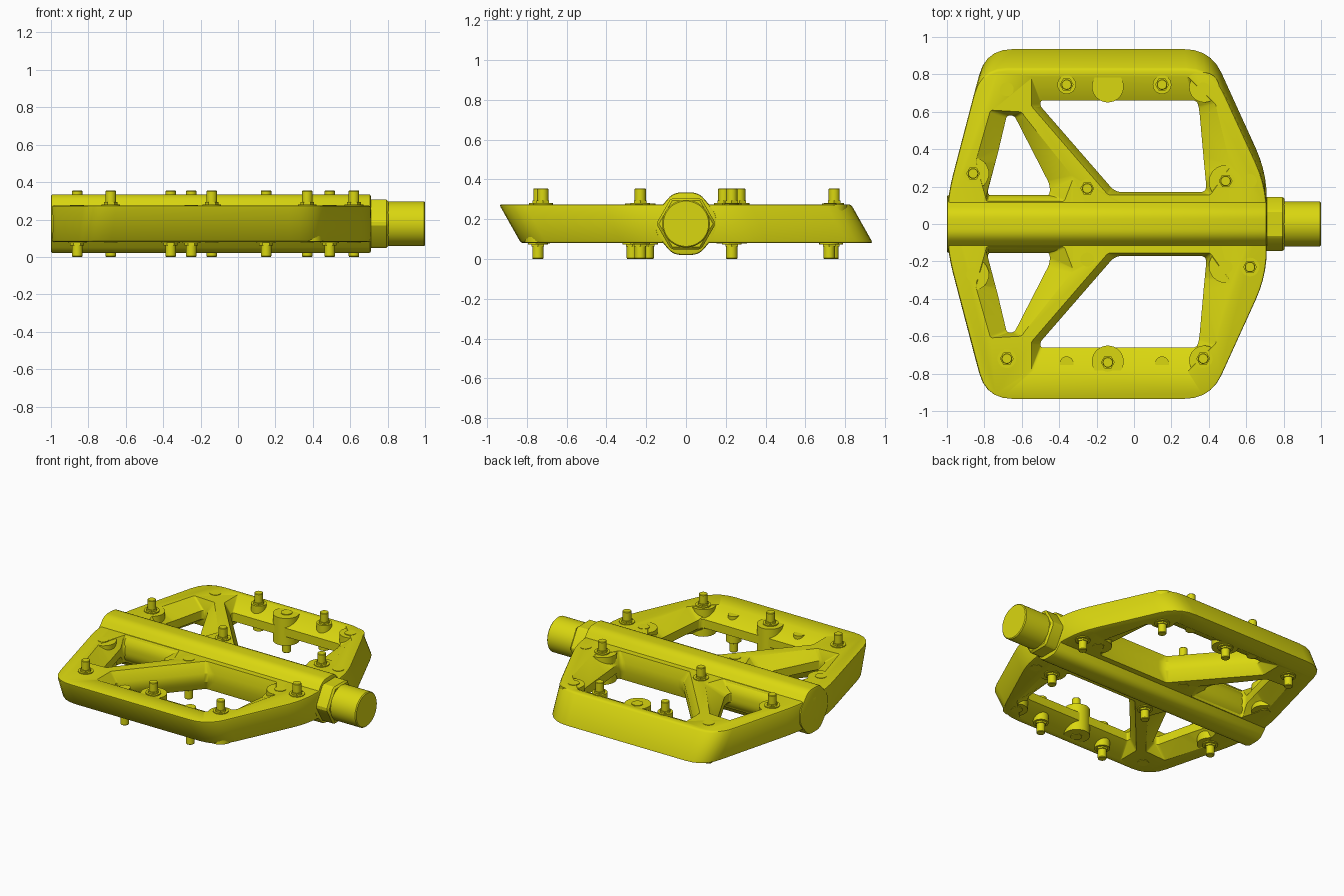
import bpy, bmesh, math
from mathutils import Vector

MID = 0.1775      # height of the axle line
HALF = 0.0975     # half thickness of the platform

cube = bpy.data.objects.get("Cube")
if cube:
    bpy.data.objects.remove(cube, do_unlink=True)

yellow = bpy.data.materials.new("acid_yellow")
yellow.use_nodes = True
colour = (0.70, 0.68, 0.005, 1)
yellow.diffuse_color = colour
bsdf = next(n for n in yellow.node_tree.nodes if n.type == 'BSDF_PRINCIPLED')
bsdf.inputs["Base Color"].default_value = colour
bsdf.inputs["Roughness"].default_value = 0.5


def rounded(points, radius, steps=5):
    """Round each corner of a closed 2D outline."""
    result = []
    pts = [Vector(p) for p in points]
    for i, p in enumerate(pts):
        a, b = pts[i - 1] - p, pts[(i + 1) % len(pts)] - p
        d = min(radius, 0.45 * a.length, 0.45 * b.length)
        a, b = p + a.normalized() * d, p + b.normalized() * d
        for s in range(steps + 1):
            t = s / steps
            result.append(a * (1 - t) ** 2 + p * 2 * t * (1 - t) + b * t * t)
    return result


def circle(radius, sides, centre=(0, 0)):
    return [Vector((centre[0] + radius * math.cos(math.tau * i / sides),
                    centre[1] + radius * math.sin(math.tau * i / sides)))
            for i in range(sides)]


def loft(name, rings, along="z"):
    """Skin (outline, position) rings and cap both ends."""
    bm = bmesh.new()
    loops = []
    for outline, pos in rings:
        loops.append([bm.verts.new((p.x, p.y, pos) if along == "z" else (pos, p.x, p.y))
                      for p in outline])
    for lo, hi in zip(loops, loops[1:]):
        for i in range(len(lo)):
            j = (i + 1) % len(lo)
            bm.faces.new((lo[i], lo[j], hi[j], hi[i]))
    bm.faces.new(loops[0])
    bm.faces.new(loops[-1])
    bmesh.ops.recalc_face_normals(bm, faces=bm.faces)
    mesh = bpy.data.meshes.new(name)
    bm.to_mesh(mesh)
    bm.free()
    mesh.materials.append(yellow)
    obj = bpy.data.objects.new(name, mesh)
    obj.location.z = MID
    bpy.context.collection.objects.link(obj)
    return obj


def activate(obj):
    bpy.ops.object.select_all(action='DESELECT')
    obj.select_set(True)
    bpy.context.view_layer.objects.active = obj


def bevel(obj, width, segments=2):
    activate(obj)
    mod = obj.modifiers.new("edge_bevel", 'BEVEL')
    mod.width, mod.segments = width, segments
    mod.limit_method, mod.angle_limit = 'ANGLE', math.radians(40)
    bpy.ops.object.modifier_apply(modifier=mod.name)


def cut(obj, cutter):
    activate(obj)
    cutter.hide_render = True
    mod = obj.modifiers.new("opening", 'BOOLEAN')
    mod.operation, mod.solver, mod.object = 'DIFFERENCE', 'EXACT', cutter
    bpy.ops.object.modifier_apply(modifier=mod.name)
    bpy.data.objects.remove(cutter, do_unlink=True)


# Platform: slanted block, the lower outline is the upper one flipped front to back
upper = [(-1, -.14), (-.79, -.94), (.41, -.94), (.71, -.28),
         (.71, .2), (.42, .83), (-.82, .83), (-1, .14)]
lower = [(x, -y) for x, y in reversed(upper)]
platform = loft("platform", [(rounded(lower, .14), -HALF), (rounded(upper, .14), HALF)])
bevel(platform, .012)

# Openings: flared at the top and bottom, narrow in the middle
main_narrow = [(-.10, .17), (.39, .17), (.375, .32), (.35, .6), (.34, .66), (-.5, .66), (-.5, .63)]
main_wide = [(-.14, .155), (.41, .155), (.52, .31), (.44, .64), (.29, .79), (-.55, .79), (-.55, .63)]
side_narrow = [(-.68, .58), (-.73, .37), (-.79, .15), (-.45, .15), (-.45, .21), (-.64, .58)]
side_wide = [(-.77, .61), (-.85, .33), (-.79, .12), (-.37, .12), (-.32, .25), (-.6, .6)]
for narrow, wide in ((main_narrow, main_wide), (side_narrow, side_wide)):
    for side in (1, -1):
        inner = rounded([(x, y * side) for x, y in narrow], .04)
        outer = rounded([(x, y * side) for x, y in wide], .012)
        top = HALF + .002
        cutter = loft("opening_cutter", [
            (outer, -.15), (outer, -top), (inner, -.03),
            (inner, .03), (outer, top), (outer, .15)])
        cut(platform, cutter)

# Axle barrel running through the platform
quarter = [(.155, .05), (.065, .157)]
profile = (quarter + [(-y, z) for y, z in reversed(quarter)]
           + [(-y, -z) for y, z in quarter] + [(y, -z) for y, z in reversed(quarter)])
section = rounded(profile, .04)
barrel = loft("axle_barrel", [(section, -1), (section, .71)], "x")
bevel(barrel, .01)

# Hexagonal collar and round spindle
nut = circle(.15, 6)
collar = loft("collar", [(nut, .70), (nut, .805)], "x")
bevel(collar, .012, 1)
rod = circle(.12, 48)
spindle = loft("spindle", [(rod, .78), (rod, 1)], "x")
bevel(spindle, .006, 1)

# Bosses that carry the pins inside the openings
for x, y, r in ((-.14, .735, .085), (.375, .73, .08), (.49, .225, .09), (-.86, .27, .085)):
    for side in (1, -1):
        ring = circle(r, 32, (x, y * side))
        loft("pin_boss", [(ring, -HALF + .002), (ring, HALF - .002)])

# Traction pins: the lower set is the upper set turned half round the axle
pins = [(-.36, .745), (.15, .745), (-.25, .19), (-.86, .27), (.49, .23),
        (-.68, -.72), (-.14, -.74), (.37, -.72), (.62, -.23)]
for x, y in pins:
    for up in (1, -1):
        c = (x, y * up)
        base = circle(.05, 24, c)
        loft("pin_washer", [(base, up * .045), (base, up * (HALF + .006))])
        hexagon = circle(.037, 6, c)
        loft("pin_hex", [(hexagon, up * .04), (hexagon, up * (HALF + .018))])
        shaft, tip = circle(.028, 20, c), circle(.025, 20, c)
        loft("pin_shaft", [(shaft, up * .04), (shaft, up * .1735), (tip, up * .1775)])
        # Flush pin end on the opposite face
        end = circle(.037, 24, c)
        if abs(y) > .74 and x != -.14:
            loft("pin_end", [(end, -up * .03), (end, -up * .08)])
        else:
            loft("pin_end", [(end, -up * .08), (end, -up * (HALF + .003))])

# Smooth the round surfaces, keep machined edges crisp
for obj in bpy.context.collection.objects:
    if obj.type == 'MESH' and yellow.name in obj.data.materials:
        activate(obj)
        bpy.ops.object.shade_smooth_by_angle(angle=math.radians(30))
